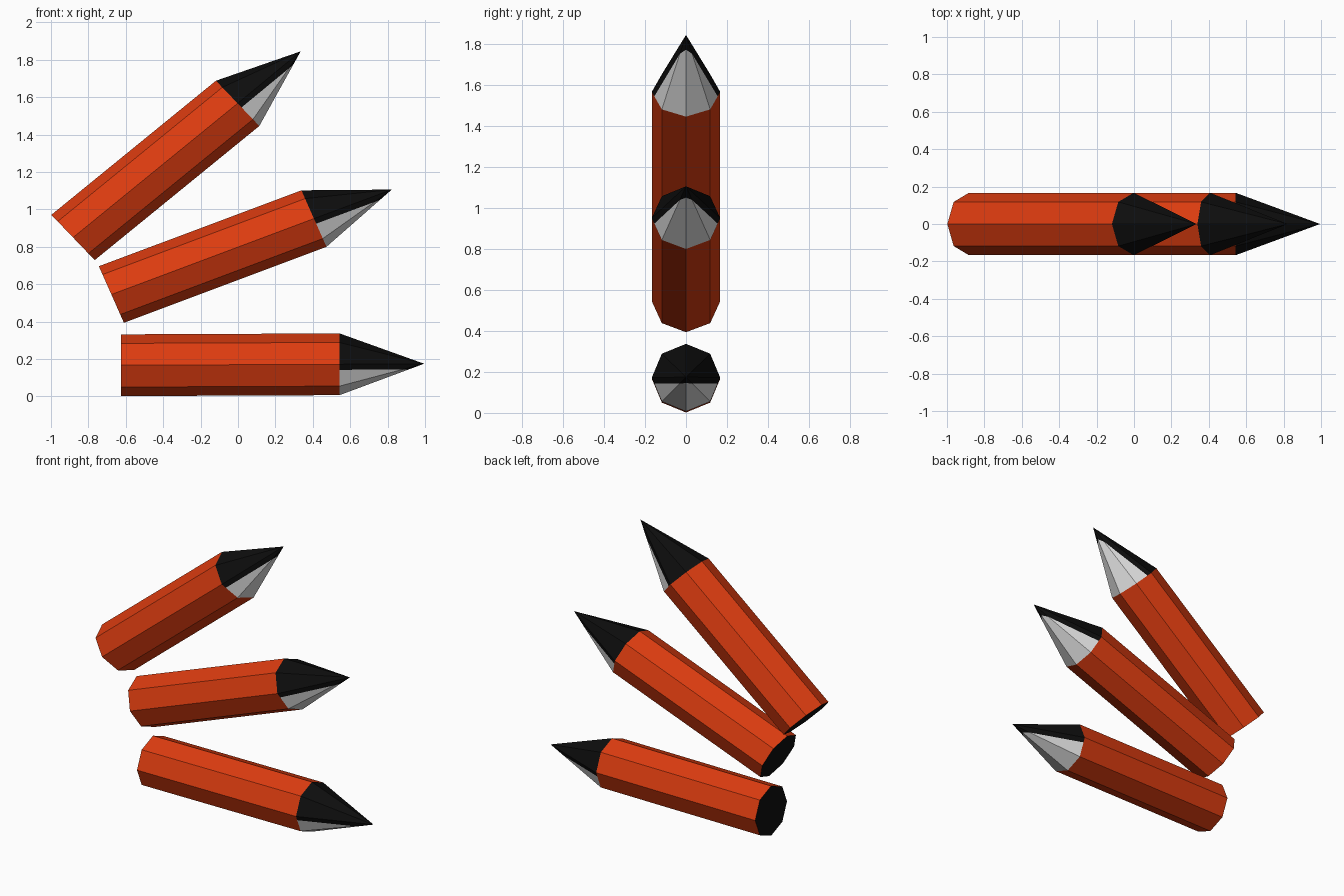
import bpy, bmesh
from mathutils import Matrix, Vector

if "Cube" in bpy.data.objects:
    bpy.data.objects.remove(bpy.data.objects["Cube"])

def material(name, rgb):
    m = bpy.data.materials.new(name)
    m.diffuse_color = (*rgb, 1)
    m.use_nodes = True
    m.node_tree.nodes["Principled BSDF"].inputs["Base Color"].default_value = m.diffuse_color
    return m

ORANGE = material("orange_red", (0.72, 0.045, 0.005))
BLACK = material("black", (0.004, 0.004, 0.004))
GREY = material("light_grey", (0.72, 0.72, 0.72))
RADIUS = 0.167

def frame(origin, axis, up):
    # unit cone/prism space: X -> up radius, Y -> sideways radius, Z -> along the axis
    cols = [(up[0], 0, up[1]), (0, -RADIUS, 0), (axis[0], 0, axis[1]), (origin[0], 0, origin[1])]
    m = Matrix.Identity(4)
    for i, c in enumerate(cols):
        m.col[i][:3] = c
    return m

def unit_solid(tip_radius, caps):
    bm = bmesh.new()
    bmesh.ops.create_cone(bm, cap_ends=caps, segments=8, radius1=1, radius2=tip_radius, depth=1,
                          matrix=Matrix.Translation((0, 0, 0.5)))
    bmesh.ops.remove_doubles(bm, verts=bm.verts, dist=1e-4)
    return bm

def finish(bm, name, mats, matrix):
    bmesh.ops.transform(bm, matrix=matrix, verts=bm.verts)
    bmesh.ops.recalc_face_normals(bm, faces=bm.faces)
    me = bpy.data.meshes.new(name)
    bm.to_mesh(me)
    bm.free()
    for m in mats:
        me.materials.append(m)
    bpy.context.collection.objects.link(bpy.data.objects.new(name, me))

def rocket(name, back, axis, tip, up):
    # octagonal body with a black rear cap
    bm = unit_solid(1, True)
    front = [f for f in bm.faces if f.calc_center_median().z > 0.9]
    bmesh.ops.delete(bm, geom=front, context='FACES')
    for f in bm.faces:
        f.material_index = 1 if f.calc_center_median().z < 0.1 else 0
    finish(bm, name + "_body", [ORANGE, BLACK], frame(back, axis, up))

    # pointed nose, black above a cut just under the axis and grey below it
    bm = unit_solid(0, False)
    bmesh.ops.bisect_plane(bm, geom=bm.verts[:] + bm.edges[:] + bm.faces[:], dist=1e-5,
                           plane_co=Vector((-0.18, 0, 0)), plane_no=Vector((1, 0, 0)))
    for f in bm.faces:
        f.material_index = 1 if f.calc_center_median().x < -0.18 else 0
    joint = (back[0] + axis[0], back[1] + axis[1])
    finish(bm, name + "_nose", [BLACK, GREY],
           frame(joint, (tip[0] - joint[0], tip[1] - joint[1]), up))

# (x, z) rear centre, body axis, tip, up radius
rocket("lower", (-0.625, 0.167), (1.168, 0.005), (0.995, 0.175), (0.0, 0.165))
rocket("middle", (-0.677, 0.545), (1.083, 0.406), (0.822, 1.106), (-0.067, 0.151))
rocket("upper", (-0.882, 0.85), (0.88, 0.717), (0.335, 1.845), (-0.116, 0.121))
